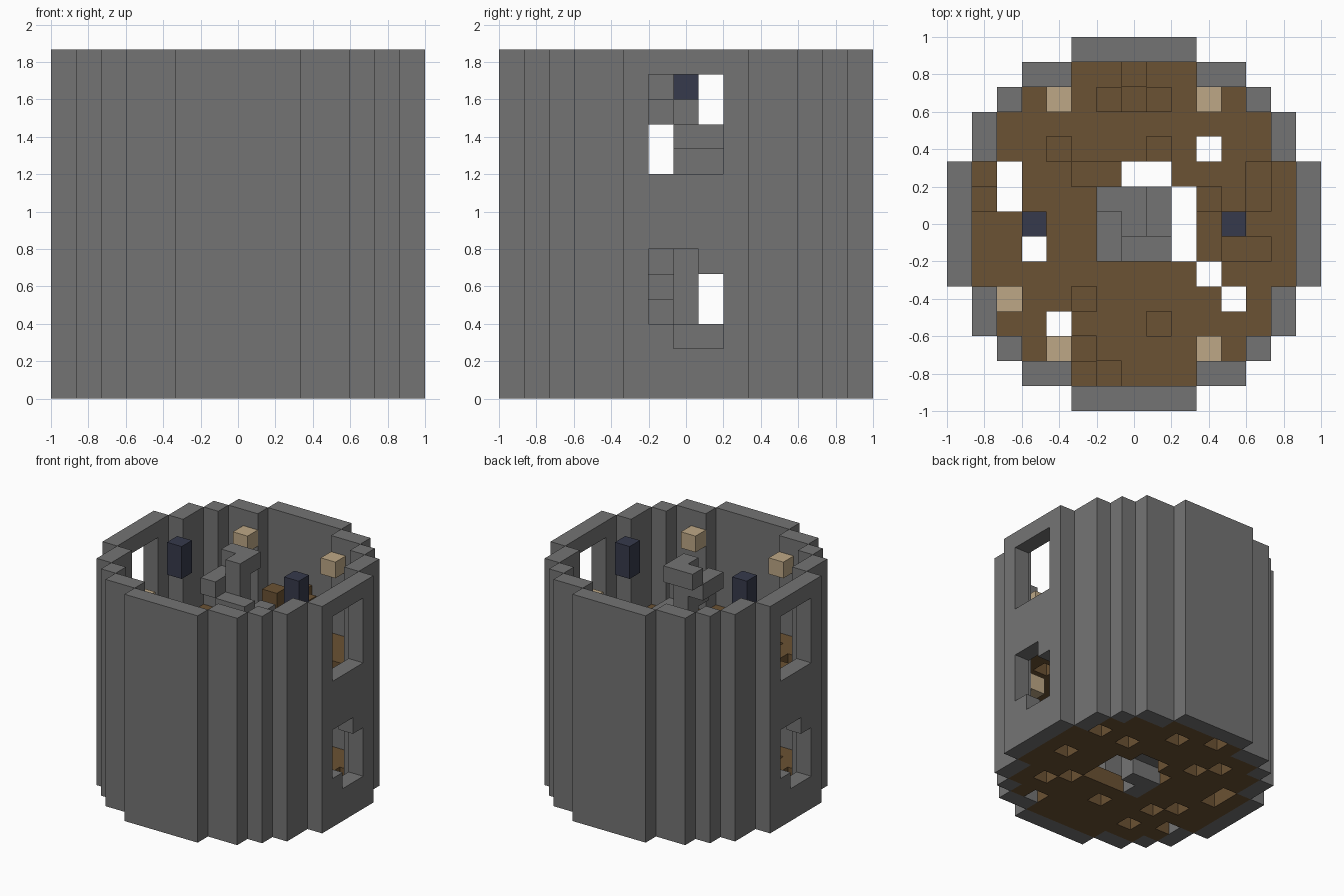
import bpy, bmesh
from mathutils import Vector

U = 2 / 15          # edge of one building block
LEVELS = 14         # wall height in blocks
STOREYS = {"lower": 0, "upper": 7}

if "Cube" in bpy.data.objects:
    bpy.data.objects.remove(bpy.data.objects["Cube"], do_unlink=True)


def material(name, rgb):
    m = bpy.data.materials.new(name)
    m.use_nodes = True
    m.diffuse_color = (*rgb, 1)
    m.node_tree.nodes["Principled BSDF"].inputs["Base Color"].default_value = (*rgb, 1)
    return m


stone = material("grey stone", (0.175, 0.175, 0.175))
wood = material("brown wood", (0.147, 0.084, 0.033))
glow = material("tan lamp", (0.51, 0.39, 0.238))
navy = material("dark navy", (0.037, 0.042, 0.072))

AXES = [Vector(a) for a in ((1, 0, 0), (0, 1, 0), (0, 0, 1))]


def blocks(name, cells, mat):
    """Join block cells (x, y centred, z from ground) into one outer skin."""
    cells = set(cells)
    bm = bmesh.new()
    for c in cells:
        centre = Vector((c[0], c[1], c[2] + 0.5))
        for n in range(3):
            for s in (1, -1):
                d = AXES[n] * s
                if tuple(int(c[i] + d[i]) for i in range(3)) in cells:
                    continue
                a, b = AXES[(n + 1) % 3] / 2, AXES[(n + 2) % 3] / 2 * s
                f = centre + d / 2
                bm.faces.new([bm.verts.new((f + p) * U)
                              for p in (-a - b, a - b, a + b, b - a)])
    bmesh.ops.remove_doubles(bm, verts=bm.verts, dist=U / 100)
    mesh = bpy.data.meshes.new(name)
    bm.to_mesh(mesh)
    bm.free()
    mesh.materials.append(mat)
    ob = bpy.data.objects.new(name, mesh)
    bpy.context.collection.objects.link(ob)
    return ob


# Stepped round plan: half width of each row, by distance from the middle
HALF = [7, 7, 7, 6, 6, 5, 4, 2]
plan = {(x, y) for y in range(-7, 8) for x in range(-HALF[abs(y)], HALF[abs(y)] + 1)}
ring = {(x, y) for x, y in plan
        if not {(x + 1, y), (x - 1, y), (x, y + 1), (x, y - 1)} <= plan}
inside = plan - ring

# Outer wall with worn windows on both sides
windows = set()
for s in (1, -1):
    for y in (-1, 0, 1):
        windows |= {(7 * s, y, z) for z in range(9, 13)}
        low, high = (3 if y == -1 else 2), (5 if y == 1 else 6)
        windows |= {(7 * s, y * s, z) for z in range(low, high)}
blocks("tower_wall", {(x, y, z) for x, y in ring for z in range(LEVELS)} - windows, stone)

# Broken plank floors around the stairwell
stairwell = {(x, y) for x in (-1, 0, 1) for y in (-1, 0, 1)}
stairwell |= {(0, 2), (1, 2), (2, -1), (2, 0), (2, 1)}
shared = {(-5, 1), (-5, 2), (-4, -1), (3, 3), (3, -2), (4, -3), (-3, -4)}
lower_gaps = {(5, 3), (1, 5), (-1, 6), (5, 0), (-2, 3), (-3, 4),
              (3, -5), (0, -3), (-3, -2), (-5, -3)}
upper_gaps = {(-5, -3), (-6, 1), (-3, 3), (-2, 2), (-1, 2), (1, 3), (5, 2), (5, 1),
              (3, 1), (4, -1), (5, -1), (-2, -3), (1, -4), (-2, -5), (-1, -6)}
for name, gaps in (("lower", lower_gaps), ("upper", upper_gaps)):
    z = STOREYS[name]
    blocks(name + "_floor", {(x, y, z) for x, y in inside - stairwell - shared - gaps}, wood)

# Spiral stair: two-block treads winding round a central post
treads = [[(-1, 0), (-1, -1)], [(0, -1), (1, -1)], [(1, 0), (1, 1)], [(0, 1), (-1, 1)]]
stair = {(0, 0, z) for z in range(LEVELS)}
for z in range(LEVELS):
    stair |= {(x, y, z) for x, y in treads[-z % 4]}
# each tread climbs clockwise, so the order runs backwards
blocks("spiral_stair", stair, stone)

# Wall lamps, turned a quarter between the storeys
for sx in (1, -1):
    for sy in (1, -1):
        tag = ("left" if sx > 0 else "right") + ("_back" if sy > 0 else "_front")
        blocks("upper_lamp_" + tag, {(3 * sx, 5 * sy, 12)}, glow)
        blocks("lower_lamp_" + tag, {(5 * sx, 3 * sy, 5)}, glow)

# Hanging dark blocks inside the upper windows
for s, side in ((1, "left"), (-1, "right")):
    blocks("hanging_block_" + side, {(4 * s, 0, 12), (4 * s, 0, 13)}, navy)

# Wooden seat against the back wall
seat = {(x, 5, z) for x in (-1, 1) for z in (8, 9)}
seat |= {(0, 5, 8), (0, 6, 8), (0, 6, 9)}
blocks("wooden_seat", seat, wood)
